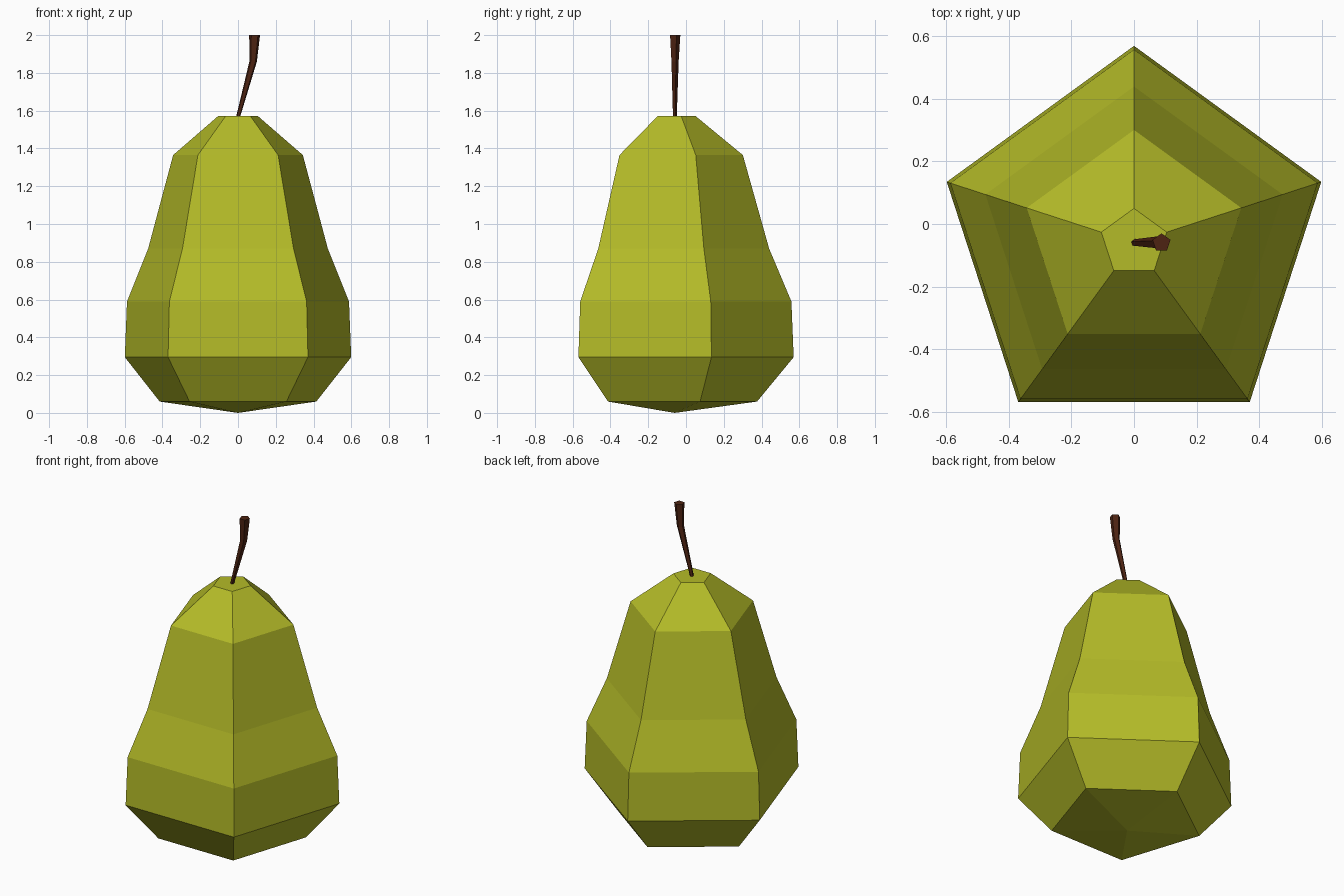
import bpy, bmesh, math

if "Cube" in bpy.data.objects:
    bpy.data.objects.remove(bpy.data.objects["Cube"])

def material(name, rgb):
    m = bpy.data.materials.new(name)
    m.diffuse_color = (*rgb, 1)
    m.use_nodes = True
    m.node_tree.nodes["Principled BSDF"].inputs["Base Color"].default_value = m.diffuse_color
    return m

def loft(name, rings, mat, sides=5):
    """Flat-shaded tube through (x, y, z, radius) rings; radius 0 is a point."""
    bm = bmesh.new()
    loops = []
    for x, y, z, r in rings:
        n = sides if r > 0 else 1
        loops.append([bm.verts.new((x + r * math.cos(math.pi / 2 + math.tau * i / sides),
                                    y + r * math.sin(math.pi / 2 + math.tau * i / sides), z))
                      for i in range(n)])
    for a, b in zip(loops, loops[1:]):
        for i in range(sides):
            j = (i + 1) % sides
            if len(a) == 1:
                bm.faces.new((a[0], b[j], b[i]))
            else:
                bm.faces.new((a[i], a[j], b[j], b[i]))
    for end in (loops[0], loops[-1]):
        if len(end) > 1:
            bm.faces.new(end)
    bmesh.ops.recalc_face_normals(bm, faces=bm.faces)
    me = bpy.data.meshes.new(name)
    bm.to_mesh(me)
    bm.free()
    me.materials.append(mat)
    ob = bpy.data.objects.new(name, me)
    bpy.context.collection.objects.link(ob)
    return ob

CY = -0.06  # axis of the fruit

# Pear body: five-sided, pointed base, flat top
profile = [(0.0, 0), (0.06, 0.436), (0.295, 0.63), (0.59, 0.618),
           (0.87, 0.50), (1.365, 0.361), (1.572, 0.11)]
loft("pear_body", [(0, CY, z, r) for z, r in profile],
     material("pear green", (0.456, 0.497, 0.021)))

# Bent stem, thicker towards the tip
loft("stem", [(0, CY, 1.565, 0.011), (0.08, CY, 1.86, 0.021), (0.088, CY, 2.0, 0.03)],
     material("stem brown", (0.075, 0.017, 0.006)))
